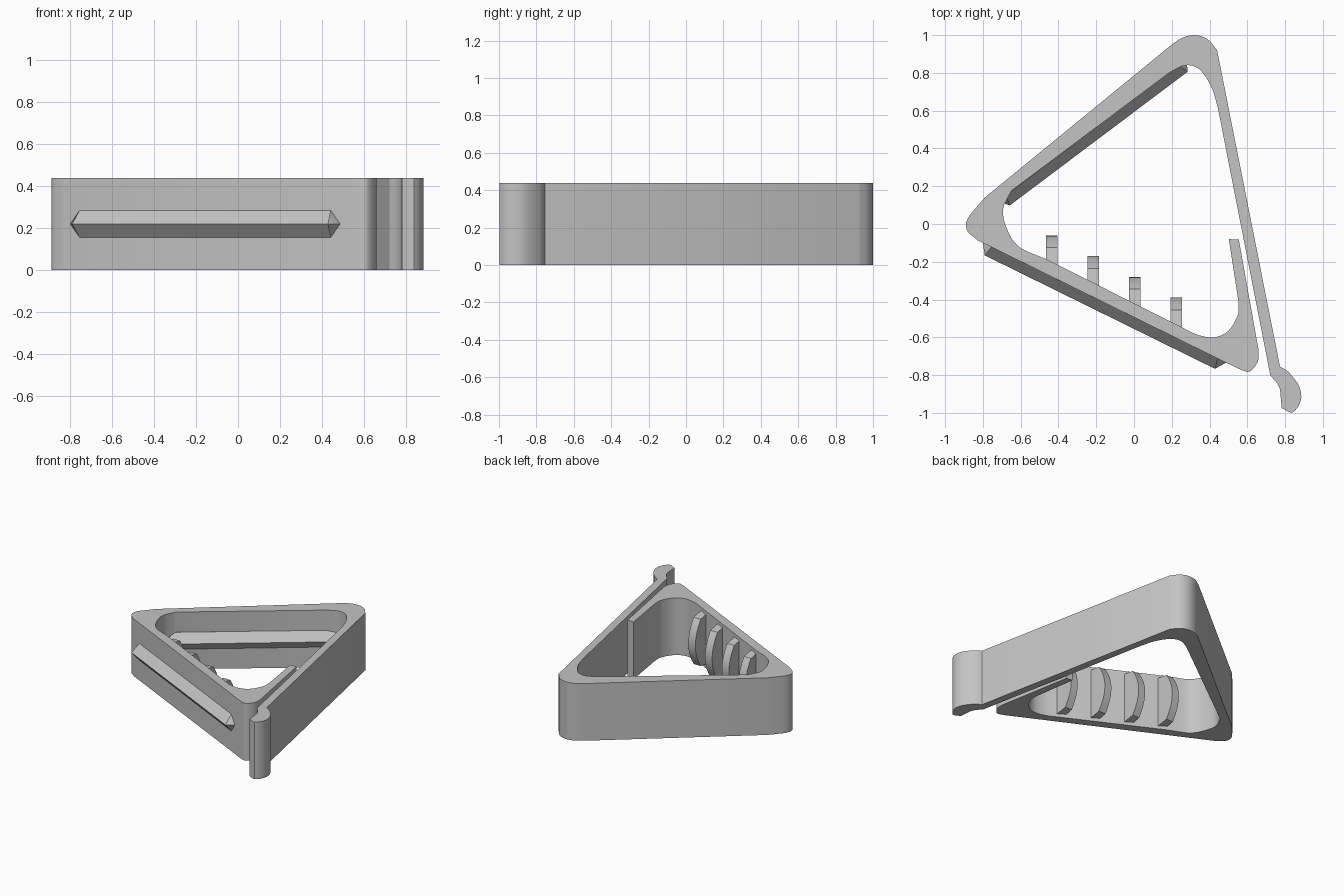
import bpy
import bmesh
from mathutils import Vector

HEIGHT = 0.44
MID = HEIGHT / 2

if "Cube" in bpy.data.objects:
    bpy.data.objects.remove(bpy.data.objects["Cube"])

grey = bpy.data.materials.new("light_grey_plastic")
grey.use_nodes = True
COLOUR = (0.55, 0.55, 0.55, 1)
grey.diffuse_color = COLOUR
grey.node_tree.nodes["Principled BSDF"].inputs["Base Color"].default_value = COLOUR


def finish(name, bm):
    """Turn a bmesh into a shaded, coloured object."""
    bmesh.ops.recalc_face_normals(bm, faces=bm.faces)
    mesh = bpy.data.meshes.new(name)
    bm.to_mesh(mesh)
    bm.free()
    mesh.materials.append(grey)
    obj = bpy.data.objects.new(name, mesh)
    bpy.context.collection.objects.link(obj)
    bpy.ops.object.select_all(action="DESELECT")
    obj.select_set(True)
    bpy.context.view_layer.objects.active = obj
    bpy.ops.object.shade_smooth_by_angle()
    return obj


def prism(name, points, direction):
    """Extrude a closed outline along a direction."""
    bm = bmesh.new()
    face = bm.faces.new([bm.verts.new(p) for p in points])
    new = bmesh.ops.extrude_face_region(bm, geom=[face])["geom"]
    verts = [v for v in new if isinstance(v, bmesh.types.BMVert)]
    bmesh.ops.translate(bm, verts=verts, vec=direction)
    return finish(name, bm)


def rounded(points, steps=4):
    """Smooth curve through the points of one corner."""
    p = [Vector(q) for q in points]
    p = [2 * p[0] - p[1]] + p + [2 * p[-1] - p[-2]]
    out = []
    for a, b, c, d in zip(p, p[1:], p[2:], p[3:]):
        for i in range(steps):
            t = i / steps
            out.append(0.5 * (2 * b + (c - a) * t + (2 * a - 5 * b + 4 * c - d) * t ** 2
                              + (3 * b - a - 3 * c + d) * t ** 3))
    return out + [p[-2]]


# Open triangular frame: corners are curves, joined by straight runs
corners = [
    # outer corners, from the latch tongue round to the long spring arm
    [(0.66, -0.67), (0.655, -0.73), (0.61, -0.782), (0.55, -0.765)],
    [(-0.83, -0.085), (-0.883, -0.035), (-0.88, 0.03), (-0.79, 0.14)],
    [(0.2, 0.95), (0.258, 0.987), (0.325, 1.0), (0.39, 0.978), (0.44, 0.92)],
    # hooked thumb tab
    [(0.773, -0.755), (0.82, -0.785), (0.875, -0.86), (0.883, -0.935),
     (0.84, -0.997), (0.782, -0.975)],
    [(0.773, -0.875), (0.755, -0.84), (0.722, -0.803)],
    # inner corners
    [(0.445, 0.61), (0.41, 0.725), (0.345, 0.82), (0.27, 0.84), (0.19, 0.803)],
    [(-0.65, 0.175), (-0.693, 0.08), (-0.675, -0.02), (-0.61, -0.12), (-0.46, -0.188)],
    [(0.25, -0.545), (0.335, -0.586), (0.425, -0.6), (0.5, -0.565),
     (0.55, -0.48), (0.553, -0.41)],
]
outline = [Vector((0.502, -0.08)), Vector((0.555, -0.083))]
for corner in corners:
    outline += rounded(corner)
prism("clip_frame", [(p.x, p.y, 0) for p in outline], (0, 0, HEIGHT))


def ridge(name, start, end, depth, chamfer):
    """Long wedge with pointed ends, standing off a wall on its right-hand side."""
    a, b = Vector((*start, MID)), Vector((*end, MID))
    along = (b - a).normalized()
    out = along.cross(Vector((0, 0, 1)))
    up = Vector((0, 0, 0.065))
    inset = along * chamfer
    bm = bmesh.new()
    for root in (0, -0.01):
        for p in (a, a + inset + up, a + inset - up, b, b - inset + up, b - inset - up):
            bm.verts.new(p + out * root)
    bm.verts.new(a + inset * 0.75 + out * depth)
    bm.verts.new(b - inset * 0.75 + out * depth)
    bmesh.ops.convex_hull(bm, input=bm.verts)
    return finish(name, bm)


ridge("outer_grip_ridge", (-0.8, -0.1), (0.487, -0.734), 0.055, 0.05)
ridge("inner_grip_ridge", (-0.72, 0.12), (0.28, 0.872), 0.055, 0.05)

# Row of arched gripping teeth on the inside of the front wall
for i in range(4):
    x, tip = -0.465 + 0.2195 * i, -0.06 - 0.11 * i
    half = [(-0.18, 0.2), (-0.065, 0.18), (-0.037, 0.135), (-0.016, 0.09), (-0.004, 0.045)]
    profile = half + [(0, 0)] + [(y, -z) for y, z in reversed(half)]
    prism(f"grip_tooth_{i + 1}", [(x, tip + y, MID + z) for y, z in profile], (0.06, 0, 0))
